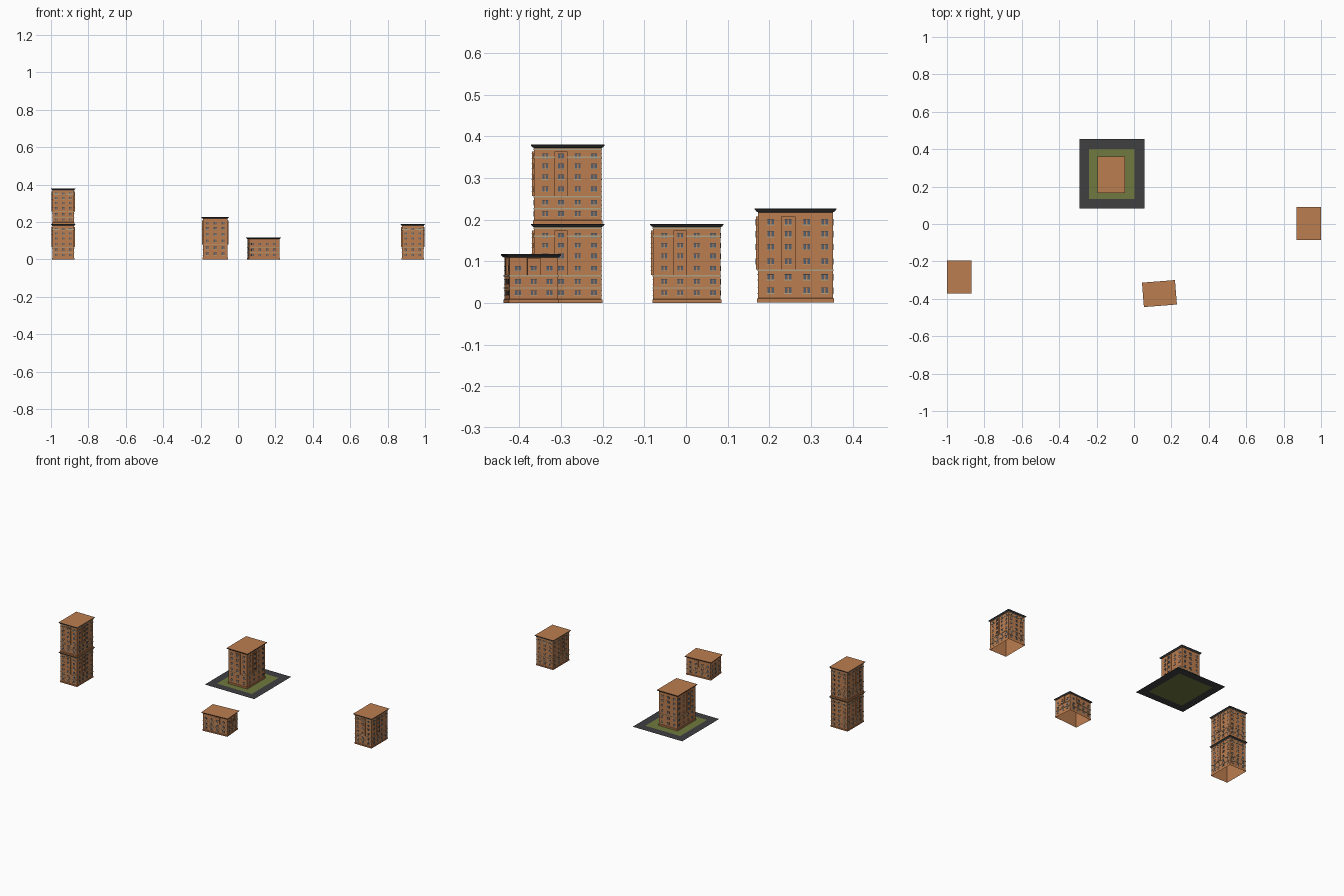
import bpy, bmesh, math
from mathutils import Matrix, Vector

if "Cube" in bpy.data.objects:
    bpy.data.objects.remove(bpy.data.objects["Cube"])

def material(name, rgb):
    m = bpy.data.materials.new(name)
    m.diffuse_color = (*rgb, 1)
    m.use_nodes = True
    m.node_tree.nodes["Principled BSDF"].inputs["Base Color"].default_value = m.diffuse_color
    return m

BRICK = material("orange brick", (0.50, 0.205, 0.08))
DARK = material("dark grey cornice", (0.05, 0.05, 0.052))
STONE = material("pale stone", (0.42, 0.36, 0.24))
GLASS = material("blue grey glass", (0.09, 0.115, 0.15))
ASPHALT = material("asphalt", (0.05, 0.05, 0.053))
GRASS = material("grass", (0.16, 0.195, 0.05))

HX, HY = 0.058, 0.081      # half size of the walls
OUT = 0.0075               # cornice overhang

# wall frames: normal, tangent, distance to wall, half width
SIDES = {
    "front": (Vector((0, -1, 0)), Vector((1, 0, 0)), HY, HX),
    "right": (Vector((1, 0, 0)), Vector((0, 1, 0)), HX, HY),
    "back": (Vector((0, 1, 0)), Vector((-1, 0, 0)), HY, HX),
    "left": (Vector((-1, 0, 0)), Vector((0, 1, 0)), HX, HY),
}
UP = Vector((0, 0, 1))

def finish(name, bm, mat, matrix=Matrix()):
    bmesh.ops.recalc_face_normals(bm, faces=bm.faces)
    me = bpy.data.meshes.new(name)
    bm.to_mesh(me)
    bm.free()
    me.materials.append(mat)
    ob = bpy.data.objects.new(name, me)
    ob.matrix_world = matrix
    bpy.context.collection.objects.link(ob)
    return ob

def plate(bm, side, u, z0, z1, w, d0, d1):
    """Box on a wall: centred on u, from z0 to z1, standing out from d0 to d1; no hidden rear face."""
    n, t, dist, _ = SIDES[side]
    def p(su, z, d):
        return bm.verts.new(t * (u + su * w / 2) + UP * z + n * (dist + d))
    ring = [(-1, z0), (1, z0), (1, z1), (-1, z1)]
    a = [p(s, z, d0) for s, z in ring]
    b = [p(s, z, d1) for s, z in ring]
    bm.faces.new(b)
    for i in range(4):
        j = (i + 1) % 4
        bm.faces.new((a[i], a[j], b[j], b[i]))

def loft(bm, levels):
    """Open rectangular tube through (half x, half y, z) levels."""
    rings = [[bm.verts.new((sx * x, sy * y, z)) for sx, sy in
              ((-1, -1), (1, -1), (1, 1), (-1, 1))] for x, y, z in levels]
    for r, q in zip(rings, rings[1:]):
        for i in range(4):
            j = (i + 1) % 4
            bm.faces.new((r[i], r[j], q[j], q[i]))
    return rings

ROWS = (0.024, 0.051, 0.083, 0.112, 0.138, 0.162)
COLUMNS = {"front": (-0.038, 0.0, 0.038), "back": (-0.038, 0.0, 0.038),
           "right": (-0.054, -0.016, 0.024, 0.063), "left": (-0.054, -0.016, 0.024, 0.063)}
BAYS = {"front": 0.0, "right": -0.016, "left": -0.016}
BAY_LOW, BAY_HIGH, BAY_OUT, BAY_W = 0.067, 0.174, 0.0045, 0.031

def building(label, matrix, h=0.19, bands=(0.036, 0.065, 0.160, 0.179)):
    top = h - 0.008
    # walls, open underneath
    bm = bmesh.new()
    loft(bm, [(HX, HY, 0), (HX, HY, top)])
    finish(label + "_walls", bm, BRICK, matrix)
    # plinth
    bm = bmesh.new()
    e = 0.002
    loft(bm, [(HX + e, HY + e, 0), (HX + e, HY + e, 0.008), (HX, HY, 0.009)])
    finish(label + "_plinth", bm, BRICK, matrix)
    # flaring cornice
    bm = bmesh.new()
    loft(bm, [(HX, HY, top), (HX + 0.004, HY + 0.004, top + 0.002),
              (HX + OUT, HY + OUT, h - 0.002), (HX + OUT, HY + OUT, h)])
    finish(label + "_cornice", bm, DARK, matrix)
    # flat roof
    bm = bmesh.new()
    x, y = HX + OUT, HY + OUT
    bm.faces.new([bm.verts.new((a * x, b * y, h)) for a, b in ((-1, -1), (1, -1), (1, 1), (-1, 1))])
    finish(label + "_roof", bm, BRICK, matrix)
    # projecting bays on three sides
    bm = bmesh.new()
    bay_top = min(BAY_HIGH, top - 0.001)
    for side, u in BAYS.items():
        plate(bm, side, u, BAY_LOW, bay_top, BAY_W, 0, BAY_OUT)
    finish(label + "_bays", bm, BRICK, matrix)
    # stone string courses
    bm = bmesh.new()
    for z in bands:
        if z < top - 0.002:
            loft(bm, [(HX, HY, z - 0.0015), (HX + 0.0015, HY + 0.0015, z - 0.0015),
                      (HX + 0.0015, HY + 0.0015, z + 0.0015), (HX, HY, z + 0.0015)])
    finish(label + "_string_courses", bm, STONE, matrix)
    # windows: two panes, a dark head and a pale sill
    panes, heads, sills = bmesh.new(), bmesh.new(), bmesh.new()
    for side, columns in COLUMNS.items():
        for u in columns:
            for z in ROWS:
                if z + 0.009 > top:
                    continue
                in_bay = BAYS.get(side) == u and z > BAY_LOW
                d = BAY_OUT if in_bay else 0
                for s in (-1, 1):
                    plate(panes, side, u + s * 0.0042, z - 0.005, z + 0.005, 0.0055, d, d + 0.0006)
                plate(heads, side, u, z + 0.005, z + 0.0062, 0.015, d, d + 0.0012)
                plate(sills, side, u, z - 0.0065, z - 0.005, 0.017, d, d + 0.0015)
    finish(label + "_window_panes", panes, GLASS, matrix)
    finish(label + "_window_heads", heads, DARK, matrix)
    finish(label + "_window_sills", sills, STONE, matrix)

T = Matrix.Translation
# stacked tower, right block, low turned block, taller block on the lawn
building("tower_lower", T((-0.9345, -0.284, 0)))
building("tower_upper", T((-0.9345, -0.284, 0.19)))
building("right_block", T((0.9345, 0.002, 0)))
building("low_block", T((0.136, -0.372, 0)) @ Matrix.Rotation(math.radians(94.5), 4, 'Z'), h=0.117)
building("lawn_block", T((-0.122, 0.263, 0.001)) @ Matrix.Diagonal((1.12, 1.11, 1.19, 1)), bands=(0.065,))

# paved frame and lawn
X0, X1, Y0, Y1 = -0.291, 0.056, 0.083, 0.454
x0, x1, y0, y1 = -0.241, 0.004, 0.133, 0.402
bm = bmesh.new()
outer = [bm.verts.new((x, y, 0.0005)) for x, y in ((X0, Y0), (X1, Y0), (X1, Y1), (X0, Y1))]
inner = [bm.verts.new((x, y, 0.0005)) for x, y in ((x0, y0), (x1, y0), (x1, y1), (x0, y1))]
for i in range(4):
    j = (i + 1) % 4
    bm.faces.new((outer[i], outer[j], inner[j], inner[i]))
finish("pavement", bm, ASPHALT)
bm = bmesh.new()
bm.faces.new([bm.verts.new((x, y, 0.0005)) for x, y in ((x0, y0), (x1, y0), (x1, y1), (x0, y1))])
finish("lawn", bm, GRASS)
